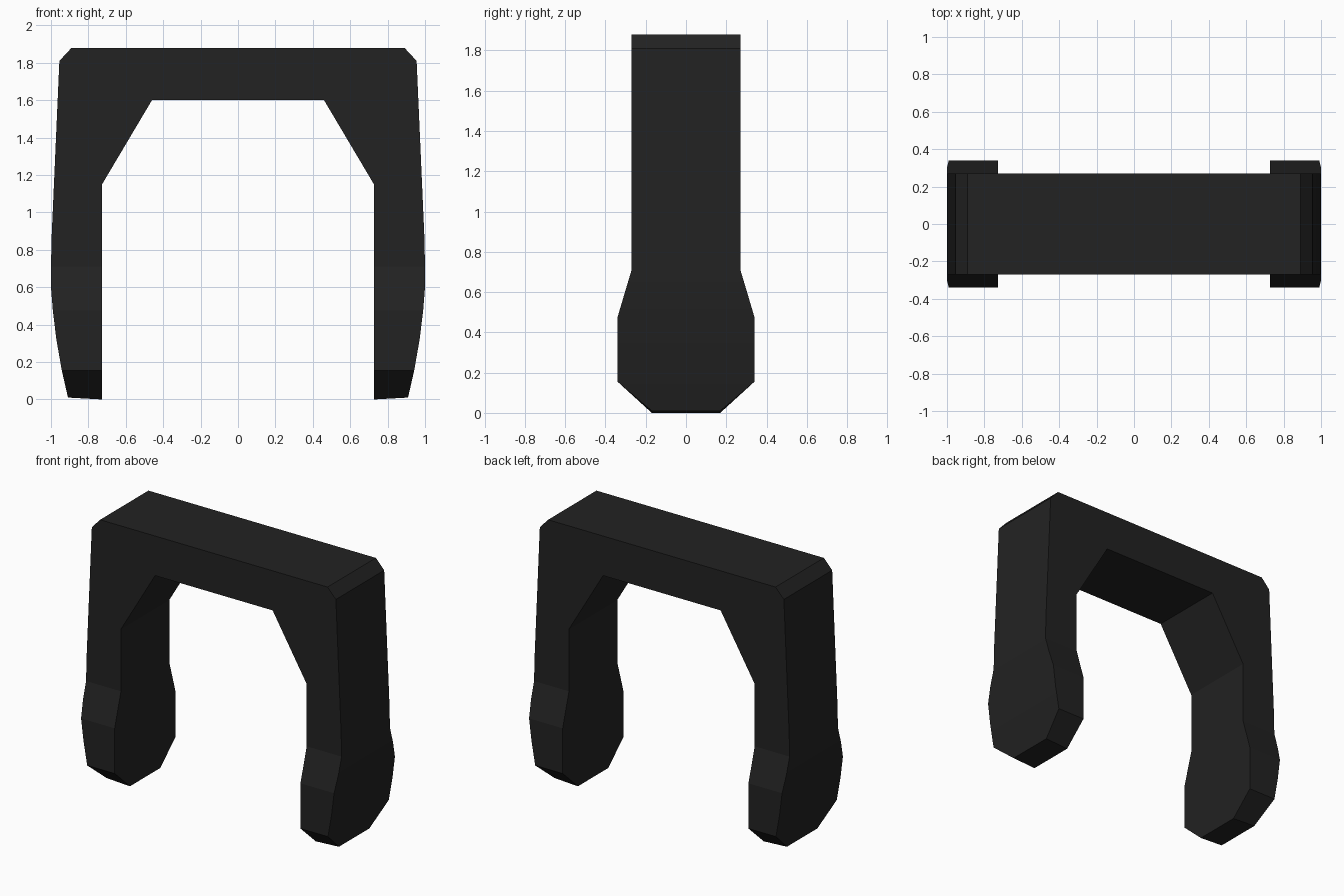
import bpy, bmesh, math

cube = bpy.data.objects.get("Cube")
if cube:
    bpy.data.objects.remove(cube, do_unlink=True)

# Charcoal plastic
charcoal = bpy.data.materials.new("charcoal")
charcoal.use_nodes = True
COLOUR = (0.016, 0.016, 0.016, 1)
charcoal.diffuse_color = COLOUR
charcoal.node_tree.nodes["Principled BSDF"].inputs["Base Color"].default_value = COLOUR

# Cross-sections from the foot to the crossbar: inner x, z, outer x, z, half depth
INNER = 0.727
half = [
    (INNER, 0.0, 0.909, 0.01, 0.17),      # foot tip
    (INNER, 0.155, 0.942, 0.155, 0.34),   # foot bevel
    (INNER, 0.32, 0.971, 0.32, 0.34),
    (INNER, 0.475, 0.99, 0.475, 0.34),    # top of wide foot
    (INNER, 0.59, 0.999, 0.59, 0.306),
    (INNER, 0.71, 1.0, 0.71, 0.27),       # start of straight leg
    (INNER, 0.88, 0.996, 0.88, 0.27),
    (INNER, 1.15, 0.955, 1.81, 0.27),     # shoulder
    (0.46, 1.6, 0.89, 1.88, 0.27),        # crossbar end
]
mirrored = [(-a, b, -c, d, h) for a, b, c, d, h in reversed(half)]

# Arch skinned through the sections, capped at both feet
bm = bmesh.new()
rings = []
for xi, zi, xo, zo, h in half + mirrored:
    corners = [(xi, -h, zi), (xo, -h, zo), (xo, h, zo), (xi, h, zi)]
    rings.append([bm.verts.new(c) for c in corners])
for a, b in zip(rings, rings[1:]):
    for i in range(4):
        j = (i + 1) % 4
        bm.faces.new((a[i], a[j], b[j], b[i]))
bm.faces.new(rings[0])
bm.faces.new(rings[-1])
bmesh.ops.recalc_face_normals(bm, faces=bm.faces)

mesh = bpy.data.meshes.new("arch_bracket")
bm.to_mesh(mesh)
bm.free()
mesh.materials.append(charcoal)
arch = bpy.data.objects.new("arch_bracket", mesh)
bpy.context.collection.objects.link(arch)

# Soften only the gentle curve of the outer legs
bpy.ops.object.select_all(action="DESELECT")
arch.select_set(True)
bpy.context.view_layer.objects.active = arch
bpy.ops.object.shade_smooth_by_angle(angle=math.radians(12))
